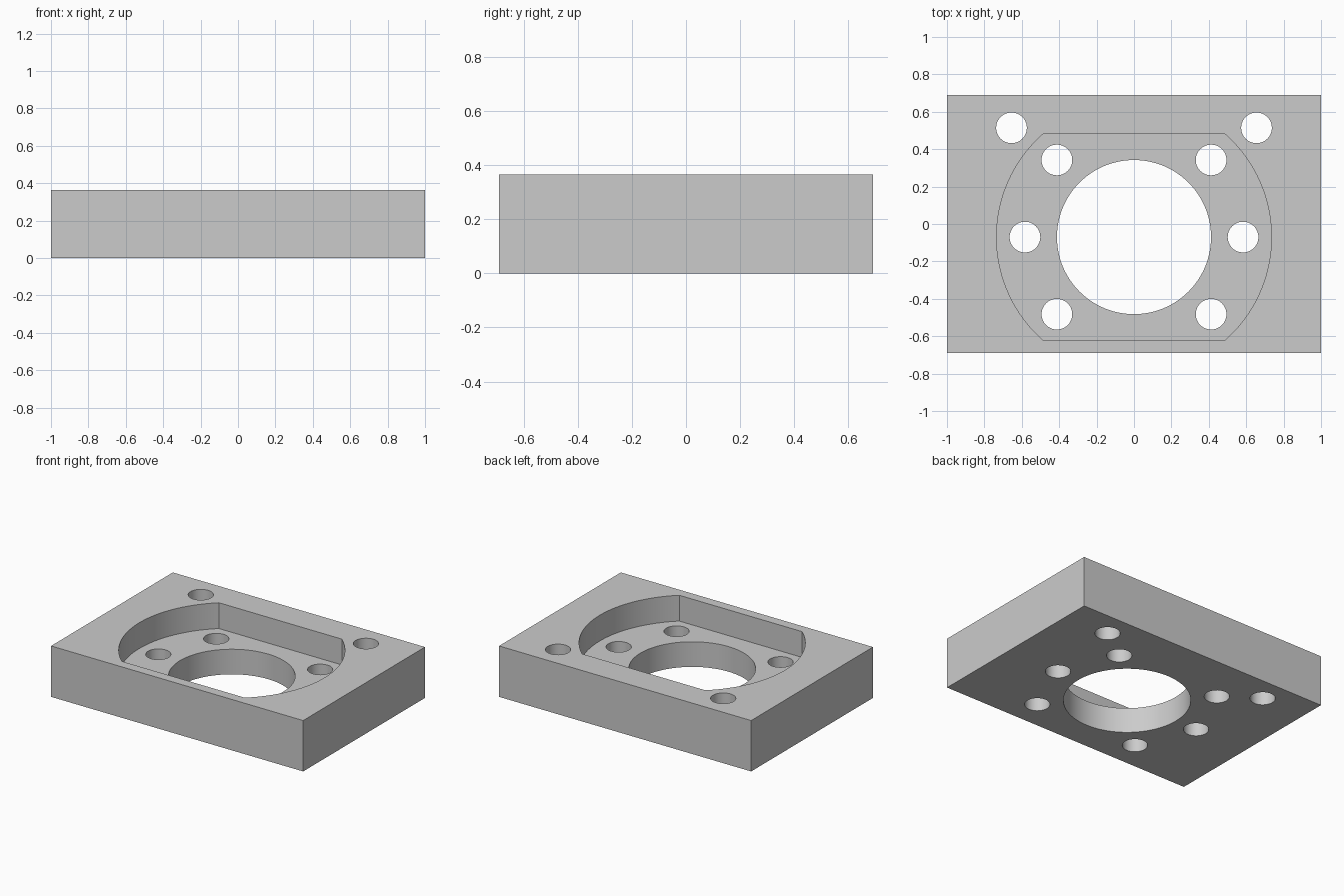
import bpy
import bmesh
import math

cube = bpy.data.objects.get("Cube")
if cube:
    bpy.data.objects.remove(cube, do_unlink=True)

HALF_Y, HEIGHT, FLOOR = 0.69, 0.365, 0.18
CENTRE_Y = -0.07                  # axis of the bore and recess
RECESS_R, RECESS_FLAT = 0.735, 0.55
BORE_R, HOLE_R, BOLT_CIRCLE_R = 0.412, 0.082, 0.583

grey = bpy.data.materials.new("plain grey")
grey.use_nodes = True
colour = (0.6, 0.6, 0.6, 1)
grey.diffuse_color = colour
grey.node_tree.nodes["Principled BSDF"].inputs["Base Color"].default_value = colour


def prism(name, outline, z0, z1):
    """Extrude a closed outline from z0 up to z1."""
    bm = bmesh.new()
    face = bm.faces.new([bm.verts.new((x, y, z0)) for x, y in outline])
    top = bmesh.ops.extrude_face_region(bm, geom=[face])["geom"]
    bmesh.ops.translate(bm, vec=(0, 0, z1 - z0),
                        verts=[v for v in top if isinstance(v, bmesh.types.BMVert)])
    bmesh.ops.recalc_face_normals(bm, faces=bm.faces)
    mesh = bpy.data.meshes.new(name)
    bm.to_mesh(mesh)
    bm.free()
    mesh.materials.append(grey)
    obj = bpy.data.objects.new(name, mesh)
    bpy.context.collection.objects.link(obj)
    return obj


def arc(x, y, radius, start=0, sweep=math.tau, steps=64, closed=True):
    count = steps if closed else steps + 1
    angles = [start + sweep * i / steps for i in range(count)]
    return [(x + radius * math.cos(a), y + radius * math.sin(a)) for a in angles]


# Rectangular block
plate = prism("mounting_plate",
              [(-1, -HALF_Y), (1, -HALF_Y), (1, HALF_Y), (-1, HALF_Y)], 0, HEIGHT)

# Round recess with flat front and back
half = math.asin(RECESS_FLAT / RECESS_R)
recess = [p for start in (-half, math.pi - half)
          for p in arc(0, CENTRE_Y, RECESS_R, start, 2 * half, 40, False)]
cutters = [prism("recess_cutter", recess, FLOOR, HEIGHT + 0.1)]

# Through bore, bolt holes and rear corner holes
cutters.append(prism("bore_cutter", arc(0, CENTRE_Y, BORE_R, steps=96), -0.1, HEIGHT + 0.1))
diagonal = BOLT_CIRCLE_R * math.sqrt(0.5)
spots = [(diagonal, CENTRE_Y + diagonal), (diagonal, CENTRE_Y - diagonal),
         (BOLT_CIRCLE_R, CENTRE_Y), (0.655, 0.514)]
for x, y in spots:
    for side in (-1, 1):
        cutters.append(prism("hole_cutter", arc(side * x, y, HOLE_R, steps=48),
                             -0.1, HEIGHT + 0.1))

# Cut everything out of the block, then drop the cutters
bpy.context.view_layer.objects.active = plate
plate.select_set(True)
for cutter in cutters:
    cutter.hide_render = True
    mod = plate.modifiers.new("cut", "BOOLEAN")
    mod.operation = "DIFFERENCE"
    mod.solver = "EXACT"
    mod.object = cutter
    bpy.ops.object.modifier_apply(modifier=mod.name)
    bpy.data.objects.remove(cutter, do_unlink=True)

bpy.ops.object.shade_smooth_by_angle(angle=math.radians(30))
